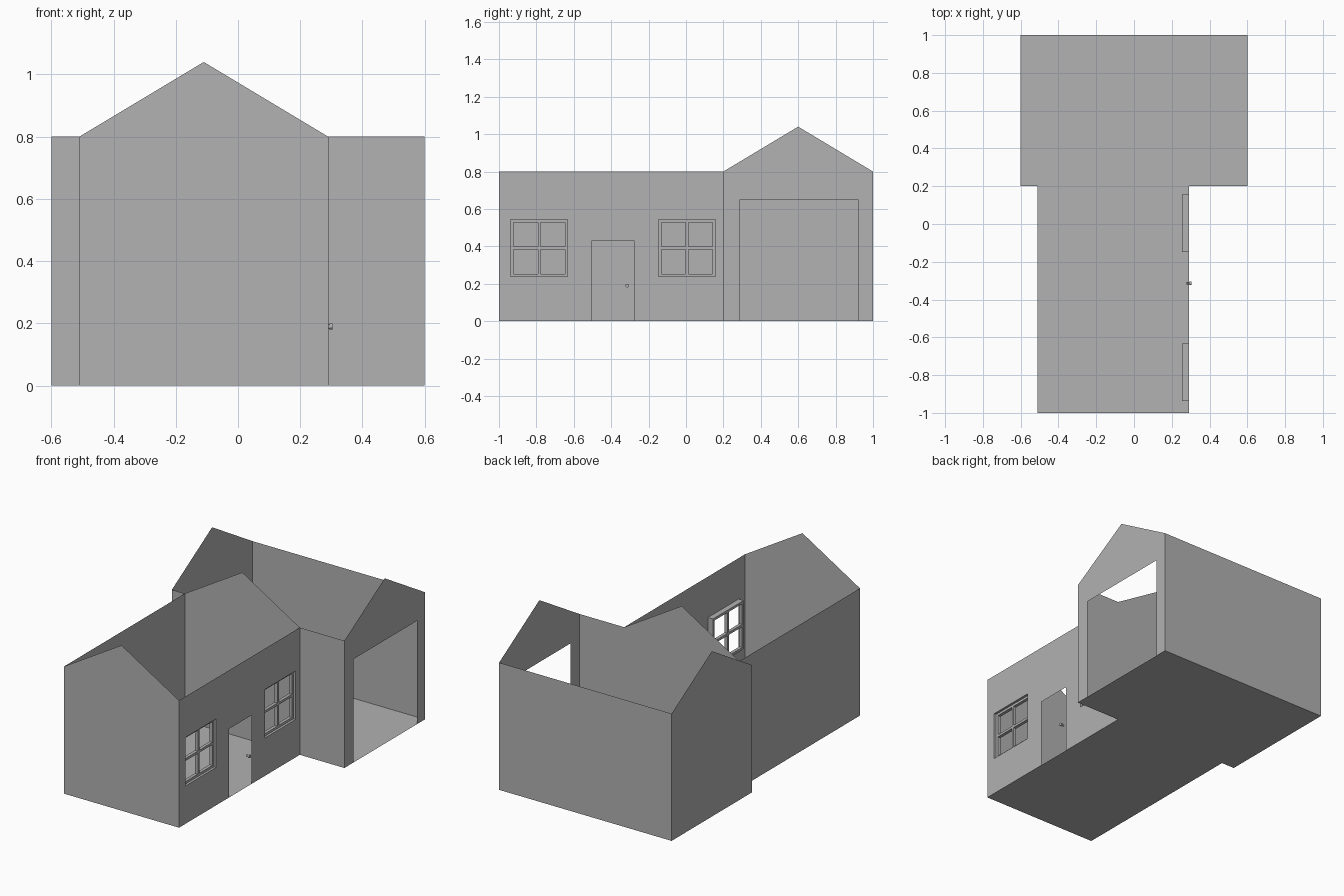
import bpy
import bmesh
from math import pi
from mathutils import Matrix, Vector

cube = bpy.data.objects.get("Cube")
if cube:
    bpy.data.objects.remove(cube, do_unlink=True)

grey = bpy.data.materials.new("plain grey")
grey.use_nodes = True
colour = (0.445, 0.445, 0.445, 1)
grey.diffuse_color = colour
grey.node_tree.nodes["Principled BSDF"].inputs["Base Color"].default_value = colour

# Main dimensions: long house (x), garage (x, y), wall and ridge heights
HX0, HX1 = -0.51, 0.29
GX, GY0, END = 0.6, 0.2, 1.0
EAVE, RIDGE = 0.8, 1.04
HMID, GMID = (HX0 + HX1) / 2, (GY0 + END) / 2


def finish(name, bm):
    mesh = bpy.data.meshes.new(name)
    bm.to_mesh(mesh)
    bm.free()
    mesh.materials.append(grey)
    obj = bpy.data.objects.new(name, mesh)
    bpy.context.collection.objects.link(obj)
    return obj


def sheet(name, points, normal):
    """One flat polygon facing along normal."""
    bm = bmesh.new()
    face = bm.faces.new([bm.verts.new(p) for p in points])
    face.normal_update()
    if face.normal.dot(Vector(normal)) < 0:
        face.normal_flip()
    finish(name, bm)


def along_x(y, profile):
    return [(x, y, z) for x, z in profile]


def along_y(x, profile):
    return [(x, y, z) for y, z in profile]


def add_box(bm, low, high):
    low, high = Vector(low), Vector(high)
    place = Matrix.Translation((low + high) / 2) @ Matrix.Diagonal((*(high - low), 1))
    bmesh.ops.create_cube(bm, size=1, matrix=place)


# Floor, T-shaped
sheet("floor", [(HX0, -END, 0), (HX1, -END, 0), (HX1, GY0, 0), (GX, GY0, 0),
                (GX, END, 0), (-GX, END, 0), (-GX, GY0, 0), (HX0, GY0, 0)], (0, 0, -1))

# House gable and plain side wall
roofline = [(HX1, EAVE), (HMID, RIDGE), (HX0, EAVE)]
sheet("house_front_gable", along_x(-END, [(HX0, 0), (HX1, 0)] + roofline), (0, -1, 0))
sheet("house_right_wall", along_y(HX0, [(-END, 0), (GY0, 0), (GY0, EAVE), (-END, EAVE)]), (-1, 0, 0))

# Wall between house and garage
sheet("garage_front_wall", along_x(GY0, [(-GX, 0), (GX, 0), (GX, EAVE)] + roofline + [(-GX, EAVE)]), (0, -1, 0))

# Garage walls, with the large opening on the left gable
sheet("garage_back_wall", along_x(END, [(-GX, 0), (GX, 0), (GX, EAVE), (-GX, EAVE)]), (0, 1, 0))
top = [(END, EAVE), (GMID, RIDGE), (GY0, EAVE)]
sheet("garage_right_gable", along_y(-GX, [(GY0, 0), (END, 0)] + top), (-1, 0, 0))
opening = [(0.29, 0), (0.29, 0.65), (0.92, 0.65), (0.92, 0)]
sheet("garage_left_gable", along_y(GX, [(GY0, 0)] + opening + [(END, 0)] + top), (1, 0, 0))

# House left wall: cells between the cut lines, leaving out door and windows
DOOR = (-0.503, -0.278, 0, 0.432)
WINDOWS = [(-0.937, -0.633, 0.238, 0.543), (-0.147, 0.157, 0.238, 0.543)]
holes = [DOOR] + WINDOWS
ys = sorted({-END, GY0} | {y for h in holes for y in h[:2]})
zs = sorted({0, EAVE} | {z for h in holes for z in h[2:]})
bm = bmesh.new()
for y0, y1 in zip(ys, ys[1:]):
    for z0, z1 in zip(zs, zs[1:]):
        y, z = (y0 + y1) / 2, (z0 + z1) / 2
        if not any(h[0] < y < h[1] and h[2] < z < h[3] for h in holes):
            bm.faces.new([bm.verts.new((HX1, *p)) for p in ((y0, z0), (y1, z0), (y1, z1), (y0, z1))])
bmesh.ops.remove_doubles(bm, verts=bm.verts, dist=0.0001)
finish("house_left_wall", bm)

# Windows: recessed four-pane frame and the reveal around it
INNER, FACE, BAR = 0.255, 0.275, 0.015
for side, (y0, y1, z0, z1) in zip(("front", "back"), WINDOWS):
    bm = bmesh.new()
    for y in (y0, (y0 + y1 - BAR) / 2, y1 - BAR):
        add_box(bm, (INNER, y, z0), (FACE, y + BAR, z1))
    for z in (z0, (z0 + z1 - BAR) / 2, z1 - BAR):
        add_box(bm, (INNER, y0, z), (FACE, y1, z + BAR))
    finish(side + "_window_frame", bm)

    bm = bmesh.new()
    corners = [(y0, z0), (y1, z0), (y1, z1), (y0, z1)]
    for a, b in zip(corners, corners[1:] + corners[:1]):
        bm.faces.new([bm.verts.new(p) for p in ((FACE, *a), (FACE, *b), (HX1, *b), (HX1, *a))])
    bmesh.ops.remove_doubles(bm, verts=bm.verts, dist=0.0001)
    finish(side + "_window_reveal", bm)

# Door knob: stem and round head
bm = bmesh.new()
for x0, x1, radius in ((0.278, 0.294, 0.006), (0.294, 0.304, 0.01)):
    place = Matrix.Translation(((x0 + x1) / 2, -0.314, 0.19)) @ Matrix.Rotation(pi / 2, 4, "Y")
    bmesh.ops.create_cone(bm, cap_ends=True, segments=16, radius1=radius, radius2=radius,
                          depth=x1 - x0, matrix=place)
finish("door_knob", bm)
